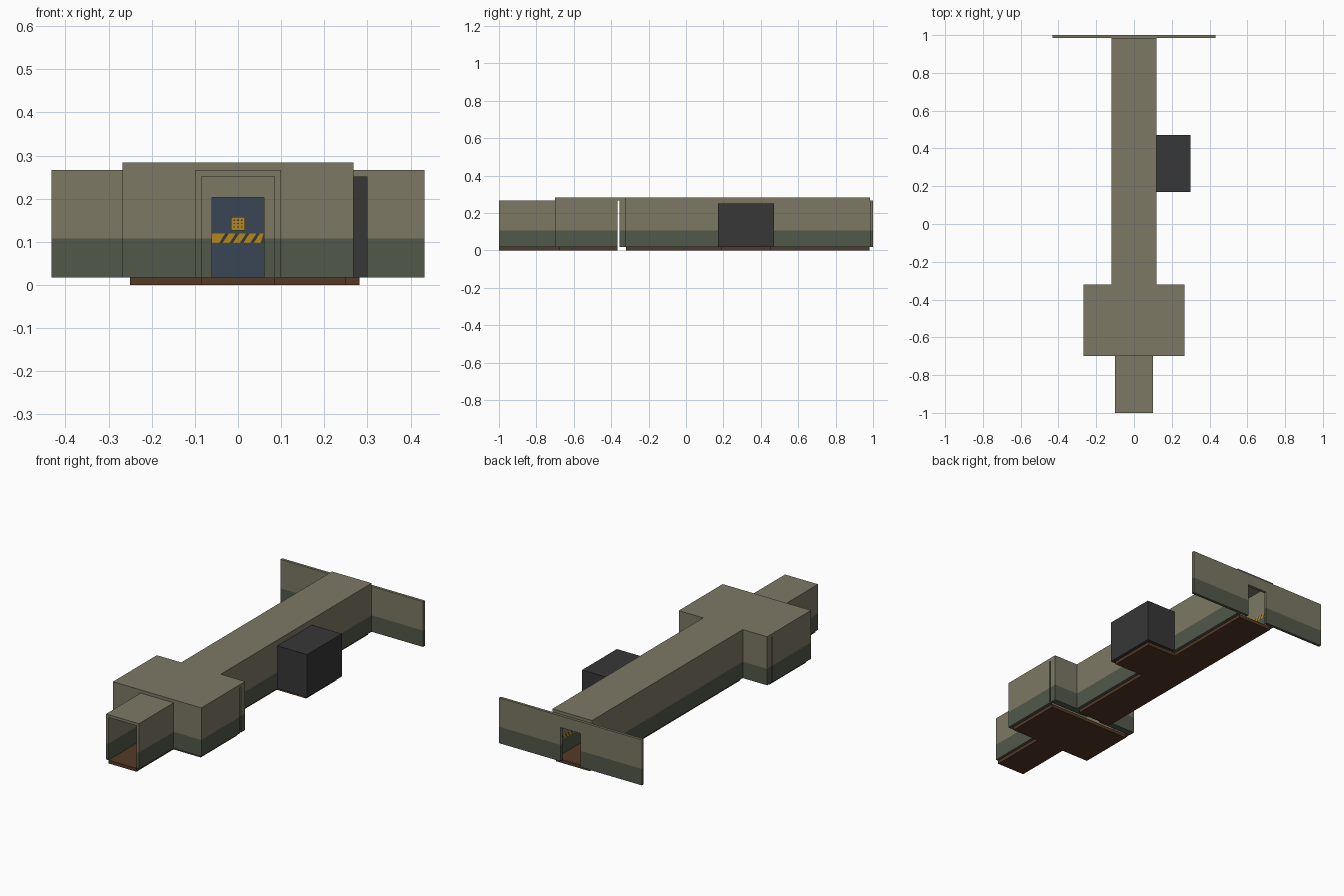
import bpy, bmesh

if "Cube" in bpy.data.objects:
    bpy.data.objects.remove(bpy.data.objects["Cube"], do_unlink=True)


def material(name, *rgb):
    m = bpy.data.materials.new(name)
    m.use_nodes = True
    m.diffuse_color = (*rgb, 1)
    bsdf = m.node_tree.nodes["Principled BSDF"]
    bsdf.inputs["Base Color"].default_value = (*rgb, 1)
    bsdf.inputs["Roughness"].default_value = 0.9
    return m


OLIVE = material("olive_wall", 0.202, 0.188, 0.130)
GREEN = material("dark_green_wall", 0.084, 0.098, 0.069)
BROWN = material("brown_floor", 0.091, 0.041, 0.019)
DARK = material("charcoal", 0.040, 0.038, 0.040)
BLUE = material("blue_door", 0.041, 0.061, 0.093)
YELLOW = material("hazard_yellow", 0.445, 0.242, 0.014)

FLOOR, SPLIT, TOP = 0.018, 0.108, 0.267   # floor top, paint line, ceiling underside
ROOF = 0.284
T = 0.017                                 # wall thickness


def finish(name, bm, mats):
    mesh = bpy.data.meshes.new(name)
    bm.to_mesh(mesh)
    bm.free()
    for m in mats:
        mesh.materials.append(m)
    obj = bpy.data.objects.new(name, mesh)
    bpy.context.collection.objects.link(obj)
    return obj


def blocks(name, boxes, mats, split=None):
    """Boxes given as (x0, x1, y0, y1, z0, z1); faces above split use slot 1."""
    bm = bmesh.new()
    for x0, x1, y0, y1, z0, z1 in boxes:
        vs = bmesh.ops.create_cube(bm, size=1)["verts"]
        for v in vs:
            v.co = (x1 if v.co.x > 0 else x0,
                    y1 if v.co.y > 0 else y0,
                    z1 if v.co.z > 0 else z0)
    if split:
        bmesh.ops.bisect_plane(bm, geom=bm.verts[:] + bm.edges[:] + bm.faces[:],
                               plane_co=(0, 0, split), plane_no=(0, 0, 1))
        for f in bm.faces:
            f.material_index = int(f.calc_center_median().z > split)
    return finish(name, bm, mats)


def walls(name, boxes):
    return blocks(name, boxes, [GREEN, OLIVE], SPLIT)


def doorway(half, open_half, open_top, y0, y1, top=TOP):
    """Boxes of a cross wall with a central opening."""
    return [(-half, -open_half, y0, y1, FLOOR, top),
            (open_half, half, y0, y1, FLOOR, top),
            (-open_half, open_half, y0, y1, open_top, top)]


def hazard_strip(name, start, end, place, pitch=0.008):
    """Slanted alternating bands; place maps (along, height) to a point."""
    z0, z1 = 0.097, 0.120
    bm = bmesh.new()
    count = round((end - start) / pitch)
    slant = 0.015
    for i in range(count):
        a, b = start + i * pitch, start + (i + 1) * pitch
        corners = [(a, z0), (b, z0), (min(b + slant, end), z1), (min(a + slant, end), z1)]
        if corners[2][0] - corners[3][0] < 0.0001:
            corners.pop()
        f = bm.faces.new([bm.verts.new(place(u, z)) for u, z in corners])
        f.material_index = int(i % 3 == 2)
    # Fill the corner left by the slant
    bm.faces.new([bm.verts.new(place(u, z)) for u, z in
                  ((start, z0), (start + slant, z1), (start, z1))])
    return finish(name, bm, [YELLOW, DARK])


# Entrance passage
walls("entrance_walls", [(s * 0.0925 - 0.0075, s * 0.0925 + 0.0075, -1, -0.70, FLOOR, 0.252)
                         for s in (-1, 1)])
blocks("entrance_ceiling", [(-0.10, 0.10, -1, -0.70, 0.252, TOP)], [OLIVE])
blocks("entrance_floor", [(-0.085, 0.085, -1, -0.68, 0, FLOOR)], [BROWN])

# Wide room, with a slit between the side walls and the back wall
walls("room_side_walls", [(-0.268, -0.25, -0.683, -0.365, FLOOR, TOP),
                          (0.25, 0.268, -0.683, -0.365, FLOOR, TOP)])
walls("room_front_wall", doorway(0.268, 0.085, 0.252, -0.70, -0.683))
walls("room_back_wall", doorway(0.268, 0.06, 0.203, -0.356, -0.32))
blocks("room_ceiling", [(-0.268, 0.268, -0.70, -0.32, TOP, ROOF)], [OLIVE])
blocks("room_floor", [(-0.25, 0.25, -0.68, -0.365, 0, FLOOR)], [BROWN])

# Blue door with hazard band and sign
blocks("inner_door", [(-0.06, 0.06, -0.346, -0.33, FLOOR, 0.203)], [BLUE])
hazard_strip("door_hazard_band", -0.06, 0.06, lambda u, z: (u, -0.348, z))
blocks("door_sign", [(-0.016, 0.016, -0.350, -0.346, 0.126, 0.158)], [YELLOW])
blocks("door_sign_marks", [(x - 0.002, x + 0.002, -0.351, -0.350, z, z + 0.003)
                           for x in (-0.009, 0, 0.009)
                           for z in (0.133, 0.141, 0.149)], [DARK])

# Long corridor, its left wall open to the alcove
walls("corridor_walls", [(-0.12, -0.12 + T, -0.32, 0.985, FLOOR, TOP),
                         (0.12 - T, 0.12, -0.32, 0.187, FLOOR, TOP),
                         (0.12 - T, 0.12, 0.453, 0.985, FLOOR, TOP),
                         (0.12 - T, 0.12, 0.187, 0.453, 0.235, TOP)])
blocks("corridor_ceiling", [(-0.12, 0.12, -0.32, 0.985, TOP, ROOF)], [OLIVE])
blocks("corridor_floor", [(-0.103, 0.103, -0.32, 0.98, 0, FLOOR)], [BROWN])
for side, x, spans in (("right", -0.102, [(-0.32, 0.984)]),
                       ("left", 0.102, [(-0.32, 0.184), (0.456, 0.984)])):
    for n, (a, b) in enumerate(spans):
        hazard_strip(f"{side}_wall_hazard_band_{n + 1}", a, b, lambda u, z: (x, u, z))

# Charcoal alcove
blocks("alcove_shell", [(0.12, 0.30, 0.17, 0.187, FLOOR, 0.252),
                        (0.12, 0.30, 0.453, 0.47, FLOOR, 0.252),
                        (0.283, 0.30, 0.187, 0.453, FLOOR, 0.252),
                        (0.12, 0.283, 0.187, 0.453, 0.235, 0.252)], [DARK])
blocks("alcove_floor", [(0.103, 0.282, 0.188, 0.452, 0, FLOOR)], [BROWN])

# Broad end wall with a doorway
walls("end_wall", doorway(0.432, 0.06, 0.203, 0.985, 1))
